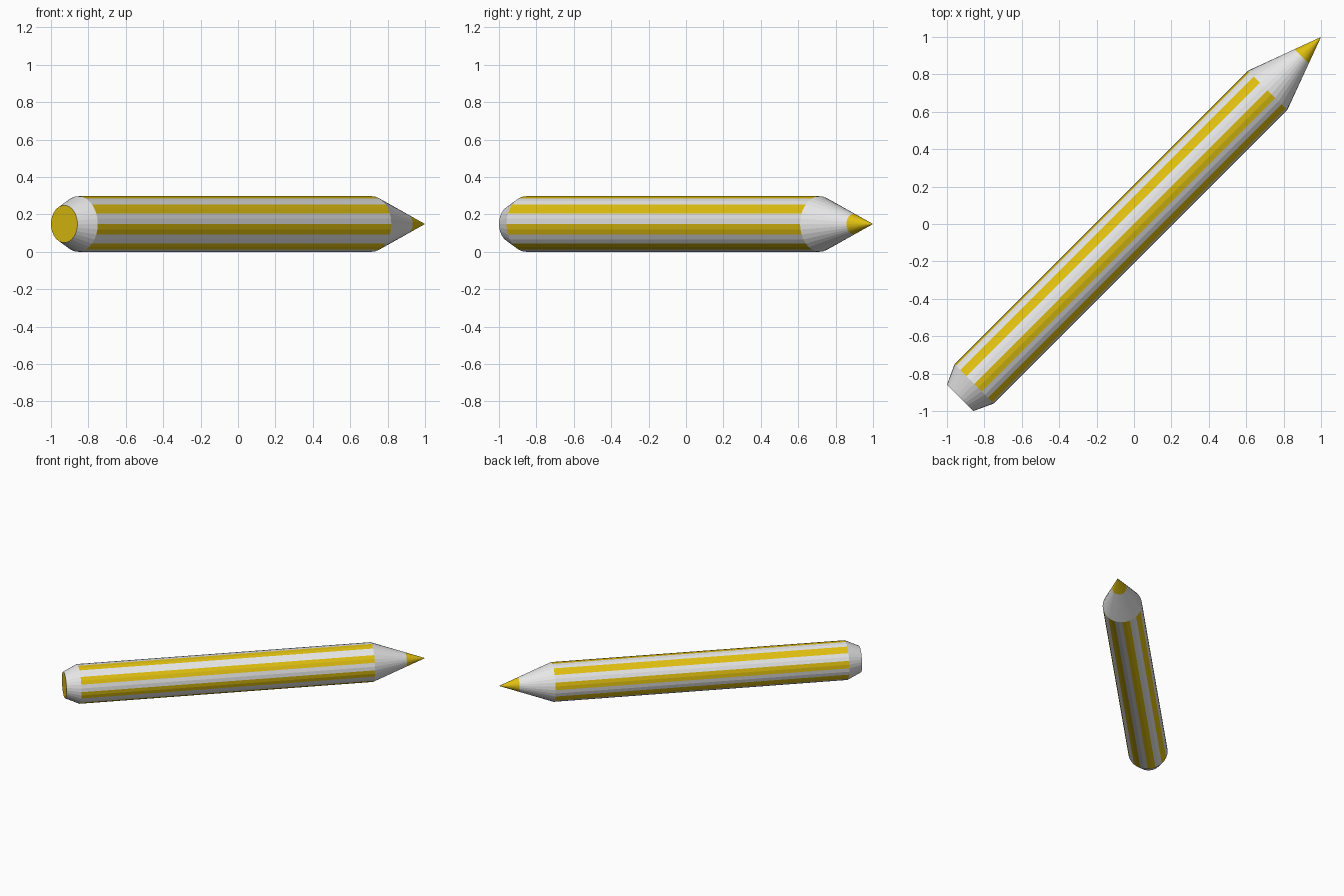
import bpy, bmesh, math
from mathutils import Matrix

cube = bpy.data.objects.get("Cube")
if cube:
    bpy.data.objects.remove(cube)

SIDES = 32          # two facets per painted stripe
RADIUS = 0.1485


def material(name, rgb):
    mat = bpy.data.materials.new(name)
    mat.use_nodes = True
    mat.diffuse_color = (*rgb, 1)
    mat.node_tree.nodes["Principled BSDF"].inputs["Base Color"].default_value = (*rgb, 1)
    return mat


white = material("white paint", (0.8, 0.8, 0.8))
yellow = material("yellow paint", (0.75, 0.53, 0.005))

# Local x runs along the pencil; turn it onto the ground diagonal and rest it on z = 0
placement = Matrix.Translation((0, 0, RADIUS)) @ Matrix.Rotation(math.radians(45), 4, "Z")


def section(name, x0, r0, x1, r1, mats, rule=None, cap=False):
    """Flat-sided tube or cone between two stations, optionally closed at the start."""
    bm = bmesh.new()

    def ring(x, r):
        if r == 0:
            return [bm.verts.new((x, 0, 0))] * SIDES
        angles = [math.tau * i / SIDES for i in range(SIDES)]
        return [bm.verts.new((x, -r * math.cos(a), r * math.sin(a))) for a in angles]

    start, end = ring(x0, r0), ring(x1, r1)
    for i in range(SIDES):
        j = (i + 1) % SIDES
        corners = [start[i], start[j], end[j], end[i]]
        face = bm.faces.new(list(dict.fromkeys(corners)))
        face.material_index = rule(i) if rule else 0
    if cap:
        bm.faces.new(start).material_index = len(mats) - 1
    bmesh.ops.recalc_face_normals(bm, faces=bm.faces)
    # Open tubes: make sure the normals point away from the axis
    side = bm.faces[:][0]
    mid = side.calc_center_median()
    if side.normal.y * mid.y + side.normal.z * mid.z < 0:
        bmesh.ops.reverse_faces(bm, faces=bm.faces)
    mesh = bpy.data.meshes.new(name)
    bm.to_mesh(mesh)
    bm.free()
    for mat in mats:
        mesh.materials.append(mat)
    obj = bpy.data.objects.new(name, mesh)
    obj.matrix_world = placement
    bpy.context.collection.objects.link(obj)
    return obj


# Stations along the axis
BACK, REAR, FRONT, LEAD, TIP = -1.314, -1.209, 1.011, 1.267, 1.414
lead_radius = RADIUS * (TIP - LEAD) / (TIP - FRONT)

# Tapered back end with a yellow end disc
section("back_end", BACK, 0.1, REAR, RADIUS, [white, yellow], cap=True)
# Striped barrel, alternating every two facets
section("barrel", REAR, RADIUS, FRONT, RADIUS, [white, yellow],
        rule=lambda i: (i // 2) % 2)
# Sharpened cone and coloured lead
section("sharpened_cone", FRONT, RADIUS, LEAD, lead_radius, [white])
section("lead_tip", LEAD, lead_radius, TIP, 0, [yellow])
